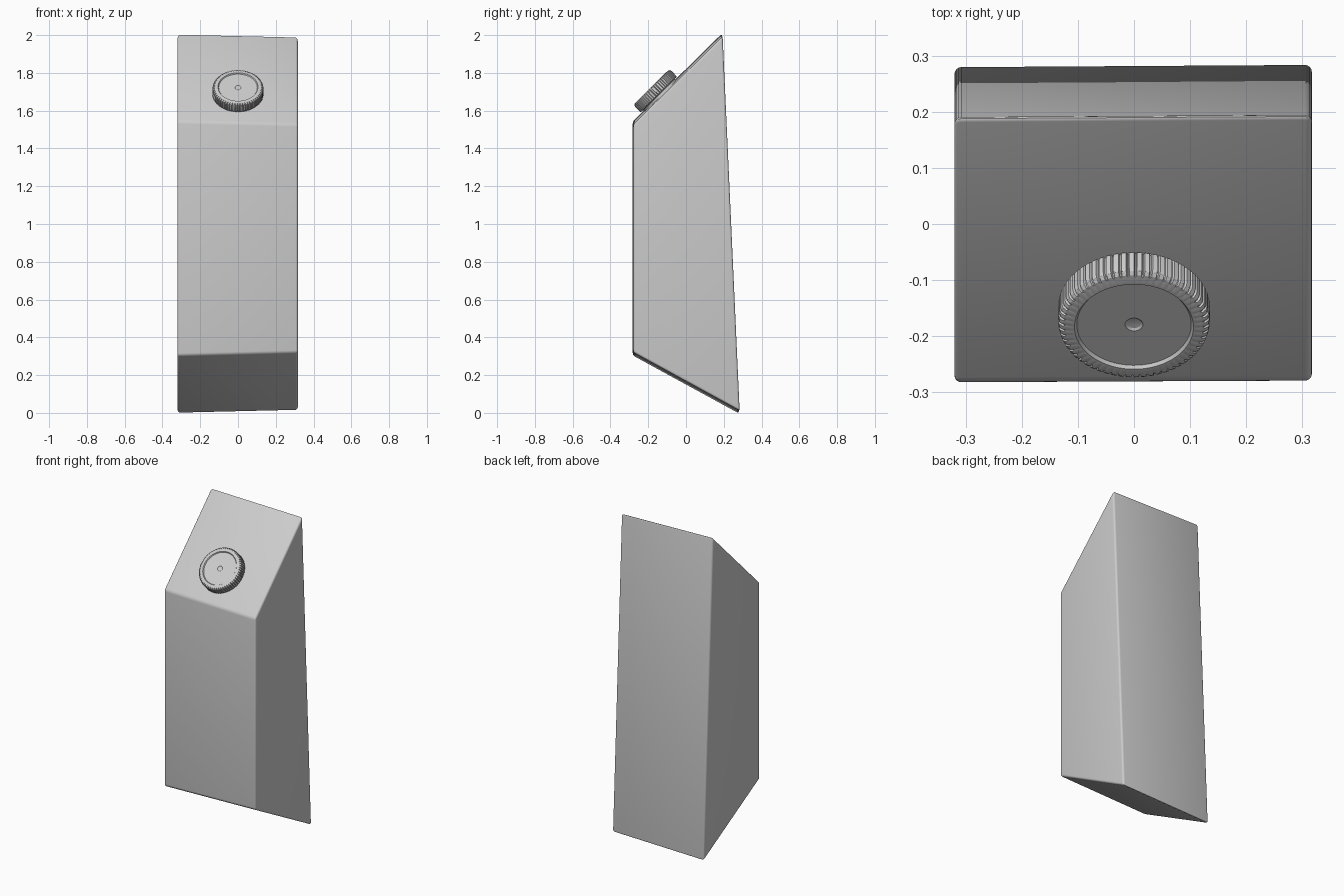
import bpy, bmesh
from math import sin, cos, pi, atan2
from mathutils import Matrix, Vector

cube = bpy.data.objects.get("Cube")
if cube:
    bpy.data.objects.remove(cube, do_unlink=True)

grey = bpy.data.materials.new("plain grey")
grey.use_nodes = True
colour = (0.6, 0.6, 0.6, 1)
grey.diffuse_color = colour
grey.node_tree.nodes["Principled BSDF"].inputs["Base Color"].default_value = colour


def finish(name, bm, angle):
    bmesh.ops.recalc_face_normals(bm, faces=bm.faces[:])
    mesh = bpy.data.meshes.new(name)
    bm.to_mesh(mesh)
    bm.free()
    mesh.materials.append(grey)
    obj = bpy.data.objects.new(name, mesh)
    bpy.context.collection.objects.link(obj)
    bpy.ops.object.select_all(action="DESELECT")
    obj.select_set(True)
    bpy.context.view_layer.objects.active = obj
    bpy.ops.object.shade_smooth_by_angle(angle=angle)
    return obj


# Housing: side profile in y, z, tapering slightly towards the left end
right = [(-0.282, 0.304), (0.28, -0.003), (0.19, 2.008), (-0.282, 1.543)]
left = [(-0.279, 0.32), (0.284, 0.012), (0.194, 1.993), (-0.279, 1.527)]
bm = bmesh.new()
ends = [[bm.verts.new((x, y, z)) for y, z in profile]
        for x, profile in ((-0.32, right), (0.317, left))]
for end in ends:
    bm.faces.new(end)
for i in range(4):
    j = (i + 1) % 4
    bm.faces.new((ends[0][i], ends[0][j], ends[1][j], ends[1][i]))
bmesh.ops.bevel(bm, geom=bm.edges[:], offset=0.012, segments=4,
                profile=0.5, affect="EDGES")
finish("housing", bm, pi / 5)

# Dial: revolved profile (radius, height, knurl depth)
RIDGES = 60
PROFILE = [(0.118, -0.006, 0), (0.118, 0.008, 0), (0.132, 0.010, 0.004),
           (0.135, 0.014, 0.005), (0.135, 0.052, 0.005), (0.133, 0.059, 0.005),
           (0.127, 0.064, 0.004), (0.113, 0.066, 0.001), (0.106, 0.066, 0),
           (0.102, 0.060, 0), (0.016, 0.060, 0), (0.012, 0.057, 0),
           (0.003, 0.056, 0)]
bm = bmesh.new()
rings = []
for radius, height, depth in PROFILE:
    ring = []
    for k in range(RIDGES * 4):
        # Two samples on each ridge, two in each groove
        a = 2 * pi * (k // 4 + (0, 0.6, 0.72, 0.88)[k % 4]) / RIDGES
        r = radius - (depth if k % 4 > 1 else 0)
        ring.append(bm.verts.new((r * cos(a), r * sin(a), height)))
    rings.append(ring)
for low, high in zip(rings, rings[1:]):
    for k in range(len(low)):
        n = (k + 1) % len(low)
        bm.faces.new((low[k], low[n], high[n], high[k]))
bm.faces.new(rings[0][::-1])
bm.faces.new(rings[-1])

# Seat the dial on the sloping panel
tilt = atan2(right[2][1] - right[3][1], right[2][0] - right[3][0])
dial = finish("dial", bm, pi / 6)
dial.matrix_world = (Matrix.Translation(Vector((0, -0.137, 1.679)))
                     @ Matrix.Rotation(tilt, 4, "X"))
